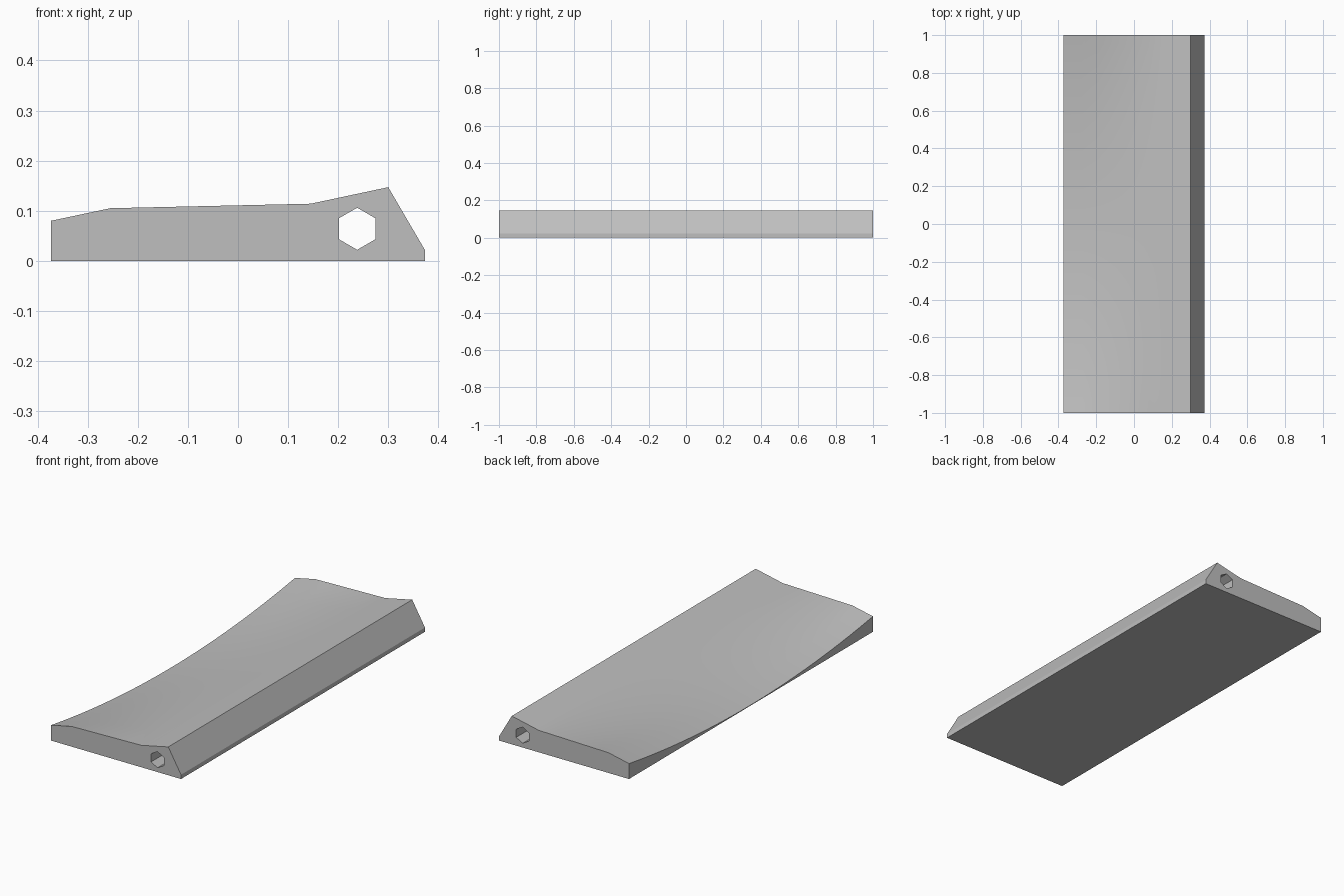
import bpy
import bmesh
import math

default = bpy.data.objects.get("Cube")
if default:
    bpy.data.objects.remove(default, do_unlink=True)

LENGTH, HALF_WIDTH = 2.0, 0.373
RIDGE_X, RIDGE_Z, LIP_Z = 0.30, 0.147, 0.022
DIP_Z = 0.003
END_PROFILE = [(-HALF_WIDTH, 0.08), (-0.255, 0.105), (0.145, 0.114), (RIDGE_X, RIDGE_Z)]
SECTIONS, STEPS = 40, 6

grey = bpy.data.materials.new("Grey")
grey.use_nodes = True
grey.diffuse_color = (0.52, 0.52, 0.52, 1)
grey.node_tree.nodes["Principled BSDF"].inputs["Base Color"].default_value = grey.diffuse_color


def make_object(name, bm):
    bmesh.ops.recalc_face_normals(bm, faces=bm.faces)
    mesh = bpy.data.meshes.new(name)
    bm.to_mesh(mesh)
    bm.free()
    mesh.materials.append(grey)
    obj = bpy.data.objects.new(name, mesh)
    bpy.context.collection.objects.link(obj)
    return obj


def section(y):
    """Cross-section: bent at the ends, a straight ramp in the middle."""
    bend = (2 * y / LENGTH) ** 2
    points = []
    for (x0, z0), (x1, z1) in zip(END_PROFILE, END_PROFILE[1:]):
        for i in range(STEPS):
            t = i / STEPS
            x, z_end = x0 + (x1 - x0) * t, z0 + (z1 - z0) * t
            ramp = (x + HALF_WIDTH) / (RIDGE_X + HALF_WIDTH)
            z_mid = DIP_Z + (RIDGE_Z - DIP_Z) * ramp
            points.append((x, y, z_mid + (z_end - z_mid) * bend))
    return points + [(RIDGE_X, y, RIDGE_Z), (HALF_WIDTH, y, LIP_Z),
                     (HALF_WIDTH, y, 0), (-HALF_WIDTH, y, 0)]


# Panel body: sections lofted along y and capped at both ends
bm = bmesh.new()
rings = [[bm.verts.new(p) for p in section(LENGTH * (k / SECTIONS - 0.5))]
         for k in range(SECTIONS + 1)]
for a, b in zip(rings, rings[1:]):
    for i in range(len(a)):
        j = (i + 1) % len(a)
        bm.faces.new((a[i], a[j], b[j], b[i]))
bm.faces.new(rings[0])
bm.faces.new(rings[-1])
panel = make_object("panel", bm)

# Six-sided bore running the full length under the ridge
bm = bmesh.new()
ends = [[bm.verts.new((0.238 + 0.042 * math.sin(i * math.pi / 3), y,
                       0.064 + 0.042 * math.cos(i * math.pi / 3)))
         for i in range(6)] for y in (-1.1, 1.1)]
for i in range(6):
    j = (i + 1) % 6
    bm.faces.new((ends[0][i], ends[0][j], ends[1][j], ends[1][i]))
for end in ends:
    bm.faces.new(end)
cutter = make_object("bore_cutter", bm)
cutter.hide_render = True

bore = panel.modifiers.new("bore", "BOOLEAN")
bore.operation = "DIFFERENCE"
bore.solver = "EXACT"
bore.object = cutter
bpy.context.view_layer.objects.active = panel
panel.select_set(True)
bpy.ops.object.modifier_apply(modifier=bore.name)
bpy.data.objects.remove(cutter, do_unlink=True)

# Smooth the curved top, keep the outline edges crisp
bpy.ops.object.shade_smooth_by_angle(angle=math.radians(30))
